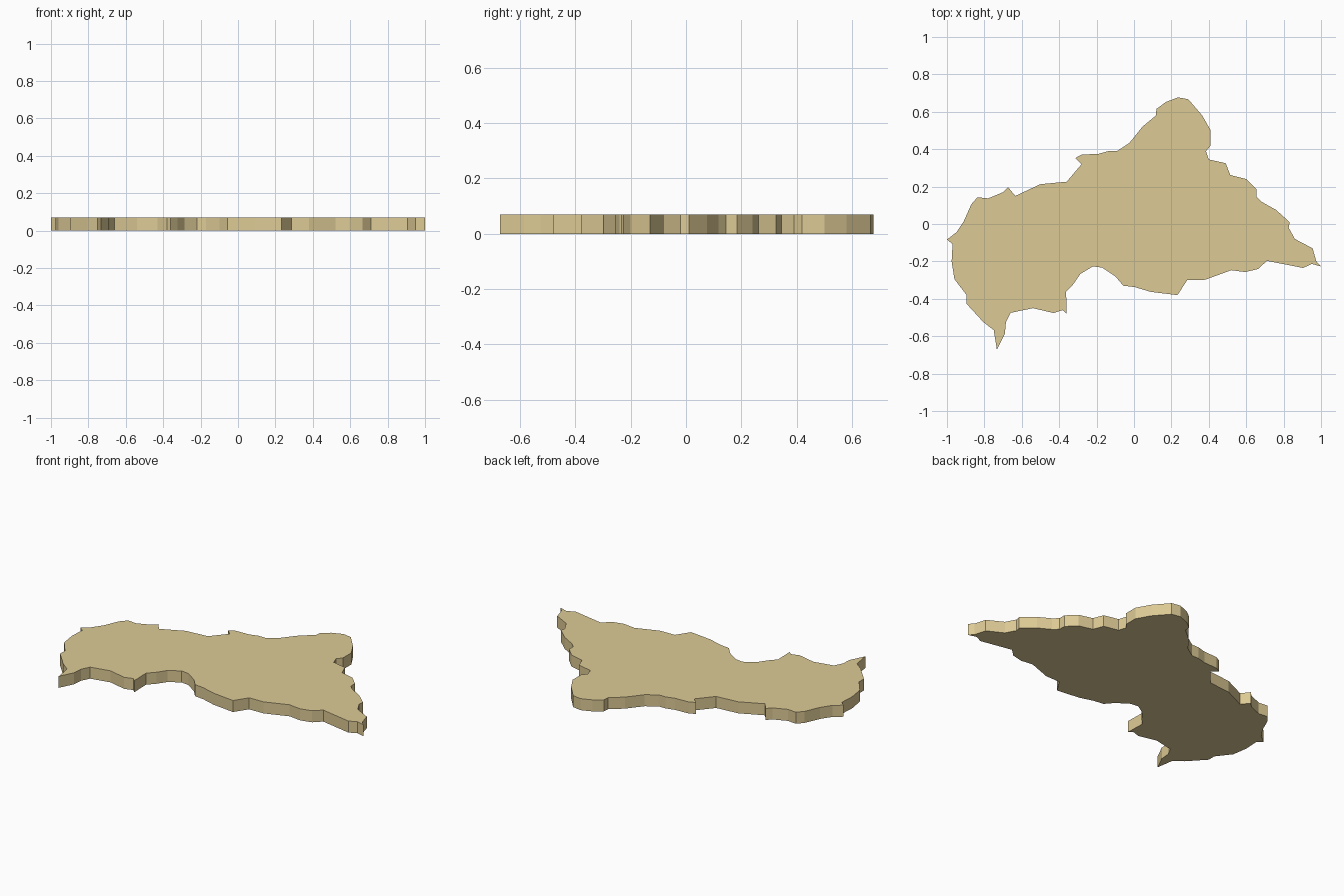
import bpy, bmesh

THICKNESS = 0.07

# Map outline, clockwise from the western tip
OUTLINE = [
    (-1.0, -.083), (-.95, -.045), (-.91, .015), (-.87, .105), (-.837, .143),
    (-.78, .137), (-.70, .17), (-.673, .197), (-.635, .15), (-.50, .213), (-.36, .226),
    (-.28, .32), (-.313, .353), (-.28, .371), (-.19, .375), (-.135, .39), (-.09, .39),
    (-.025, .433), (.045, .52), (.117, .58), (.12, .615), (.17, .652),
    (.235, .677), (.29, .667), (.365, .58), (.41, .50), (.41, .42),
    (.385, .39), (.40, .345), (.49, .325), (.515, .262), (.60, .24),
    (.655, .185), (.655, .145), (.685, .117), (.76, .075), (.832, .01),
    (.827, -.02), (.86, -.08), (.955, -.13), (.975, -.20), (1.0, -.227),
    (.95, -.213), (.905, -.235), (.71, -.197), (.665, -.24), (.595, -.257),
    (.52, -.247), (.38, -.298), (.285, -.30), (.232, -.38), (.09, -.363),
    (.003, -.337), (-.057, -.33), (-.10, -.28), (-.17, -.233), (-.22, -.227),
    (-.287, -.267), (-.323, -.32), (-.363, -.363), (-.36, -.48), (-.38, -.46),
    (-.43, -.476), (-.54, -.45), (-.66, -.475), (-.685, -.525), (-.69, -.585),
    (-.733, -.672), (-.75, -.567), (-.805, -.525), (-.895, -.427),
    (-.895, -.38), (-.96, -.295), (-.975, -.20), (-.97, -.107),
]

# Flat slab extruded from the outline
bm = bmesh.new()
base = bm.faces.new([bm.verts.new((x, y, 0)) for x, y in OUTLINE])
top = bmesh.ops.extrude_face_region(bm, geom=[base], use_keep_orig=True)["geom"]
bmesh.ops.translate(bm, vec=(0, 0, THICKNESS),
                    verts=[v for v in top if isinstance(v, bmesh.types.BMVert)])
bmesh.ops.recalc_face_normals(bm, faces=bm.faces)

mesh = bpy.data.meshes.new("map_slab")
bm.to_mesh(mesh)
bm.free()
slab = bpy.data.objects.new("map_slab", mesh)
bpy.context.collection.objects.link(slab)

# Sand colour
sand = bpy.data.materials.new("sand")
sand.diffuse_color = (0.72, 0.59, 0.30, 1)
mesh.materials.append(sand)
